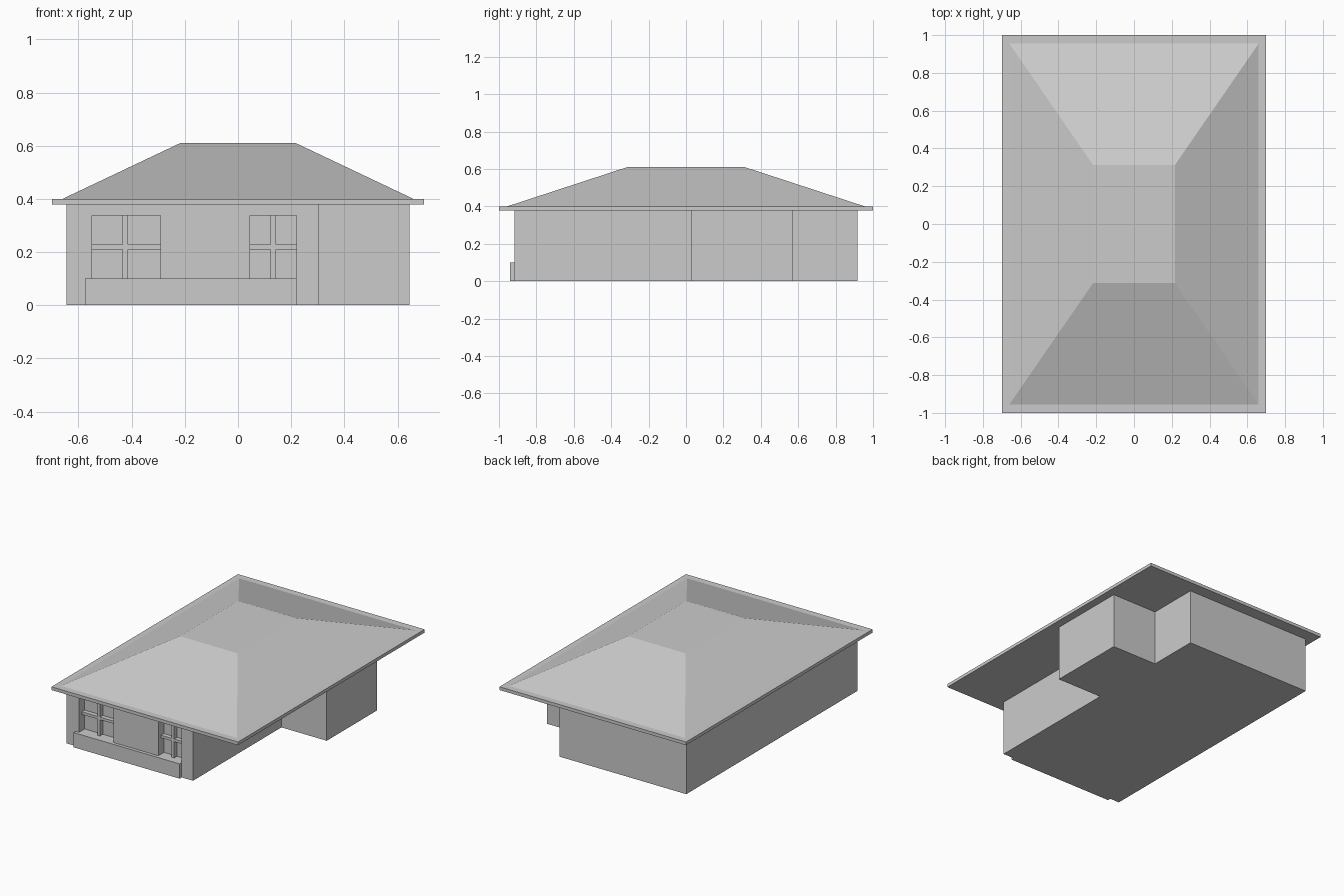
import bpy, bmesh

if "Cube" in bpy.data.objects:
    bpy.data.objects.remove(bpy.data.objects["Cube"])


def add_object(name, bm):
    bmesh.ops.recalc_face_normals(bm, faces=bm.faces)
    mesh = bpy.data.meshes.new(name)
    bm.to_mesh(mesh)
    bm.free()
    obj = bpy.data.objects.new(name, mesh)
    bpy.context.collection.objects.link(obj)
    return obj


def loft(name, rings):
    """Closed solid through stacked rings of equal point count."""
    bm = bmesh.new()
    loops = [[bm.verts.new(p) for p in ring] for ring in rings]
    n = len(loops[0])
    for a, b in zip(loops, loops[1:]):
        for i in range(n):
            j = (i + 1) % n
            bm.faces.new((a[i], a[j], b[j], b[i]))
    bm.faces.new(loops[0][::-1])
    bm.faces.new(loops[-1])
    return add_object(name, bm)


def rect(x0, x1, y0, y1, z):
    return [(x0, y0, z), (x1, y0, z), (x1, y1, z), (x0, y1, z)]


def box(name, x0, x1, y0, y1, z0, z1):
    return loft(name, [rect(x0, x1, y0, y1, z0), rect(x0, x1, y0, y1, z1)])


FRONT, BACK = -0.918, 0.918
EAVE = 0.378

# Walls: long main block with a small wing on the right side
plan = [(-0.645, FRONT), (0.305, FRONT), (0.305, 0.03), (0.645, 0.03),
        (0.645, 0.57), (0.305, 0.57), (0.305, BACK), (-0.645, BACK)]
walls = loft("walls", [[(x, y, z) for x, y in plan] for z in (0, EAVE)])

# Roof: thin eave slab, then a hip roof with a flat top
roof_steps = [(0.70, 1.0, EAVE), (0.70, 1.0, 0.40),
              (0.66, 0.955, 0.40), (0.217, 0.313, 0.61)]
loft("roof", [rect(-x, x, -y, y, z) for x, y, z in roof_steps])

# Front plinth under the windows
box("front_plinth", -0.575, 0.22, -0.94, FRONT, 0, 0.10)

# Windows: recessed openings, each with a cross of glazing bars
z0, z1, depth = 0.10, 0.338, 0.06
bar_front = FRONT + 0.03
for side, x0, x1, bar_x in (("left", -0.55, -0.292, -0.424),
                            ("right", 0.045, 0.22, 0.133)):
    cutter = box(side + "_window_cutter", x0, x1, FRONT - 0.05, FRONT + depth, z0, z1)
    cutter.hide_render = True
    mod = walls.modifiers.new(side + "_window", 'BOOLEAN')
    mod.operation = 'DIFFERENCE'
    mod.solver = 'EXACT'
    mod.object = cutter
    bpy.context.view_layer.objects.active = walls
    bpy.ops.object.modifier_apply(modifier=mod.name)
    bpy.data.objects.remove(cutter)
    box(side + "_window_upright", bar_x - 0.01, bar_x + 0.01,
        bar_front, FRONT + depth, z0, z1)
    box(side + "_window_crossbar", x0, x1, bar_front, FRONT + depth, 0.21, 0.228)
